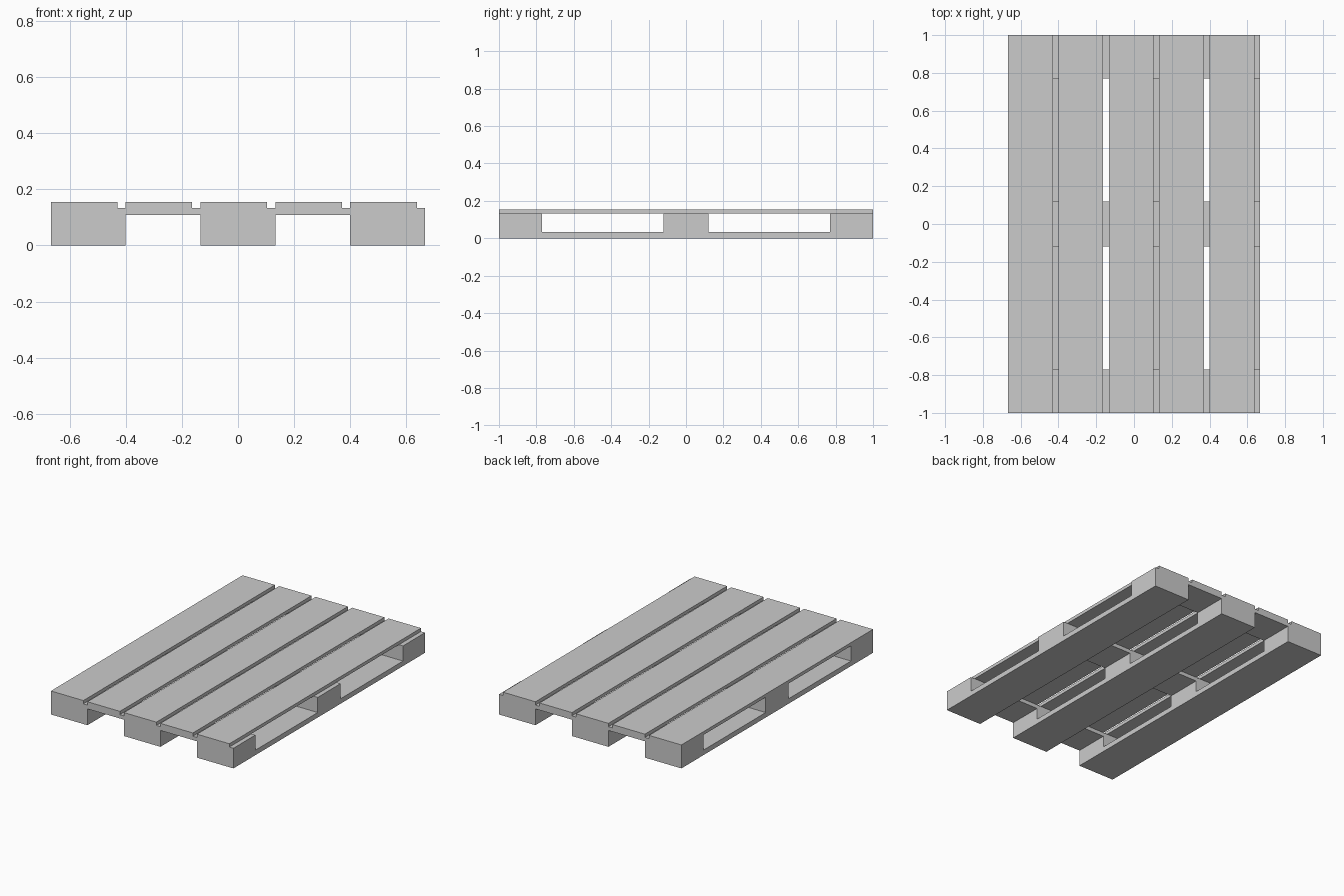
import bpy, bmesh

if "Cube" in bpy.data.objects:
    bpy.data.objects.remove(bpy.data.objects["Cube"])

HALF_W, HALF_L = 0.6667, 1.0
PITCH, BOARD_W = 0.26667, 0.237          # deck board spacing and width
Z_SKID, Z_ARCH, Z_GROOVE, Z_TOP = 0.033, 0.108, 0.133, 0.155


def extrude_profile(name, points, y0, y1):
    """Closed x-z profile swept along y into a solid object."""
    bm = bmesh.new()
    face = bm.faces.new([bm.verts.new((x, y0, z)) for x, z in points])
    swept = bmesh.ops.extrude_face_region(bm, geom=[face])["geom"]
    for v in swept:
        if isinstance(v, bmesh.types.BMVert):
            v.co.y = y1
    bmesh.ops.recalc_face_normals(bm, faces=bm.faces)
    mesh = bpy.data.meshes.new(name)
    bm.to_mesh(mesh)
    bm.free()
    obj = bpy.data.objects.new(name, mesh)
    bpy.context.collection.objects.link(obj)
    return obj


# End profile: five deck boards with grooves above, three skids below
profile = []
for i in range(5):
    x = -HALF_W + i * PITCH
    profile += [(x, Z_TOP), (x + BOARD_W, Z_TOP),
                (x + BOARD_W, Z_GROOVE), (x + PITCH, Z_GROOVE)]
profile[-1] = (HALF_W, Z_GROOVE)
for i in (4, 2, 0):
    x = -HALF_W + i * PITCH
    right = [(x + PITCH, 0)] if i == 4 else [(x + PITCH, Z_ARCH), (x + PITCH, 0)]
    left = [(x, 0)] if i == 0 else [(x, 0), (x, Z_ARCH)]
    profile += right + left
profile[-1] = (-HALF_W, 0)
profile[profile.index((HALF_W, Z_GROOVE)) + 1] = (HALF_W, 0)
pallet = extrude_profile("pallet_body", profile, -HALF_L, HALF_L)

# Side openings leave the blocks, cross boards and skids
z_cut = Z_GROOVE + 0.0004
box = [(-0.8, Z_SKID), (0.8, Z_SKID), (0.8, z_cut), (-0.8, z_cut)]
cutters = []
for side in (-1, 1):
    cutter = extrude_profile("side_opening_cutter", box, side * 0.12, side * 0.77)
    cutter.hide_render = True
    mod = pallet.modifiers.new("side_opening", "BOOLEAN")
    mod.operation, mod.solver, mod.object = "DIFFERENCE", "EXACT", cutter
    cutters.append(cutter)

bpy.context.view_layer.objects.active = pallet
pallet.select_set(True)
for mod in list(pallet.modifiers):
    bpy.ops.object.modifier_apply(modifier=mod.name)
for cutter in cutters:
    bpy.data.objects.remove(cutter)
